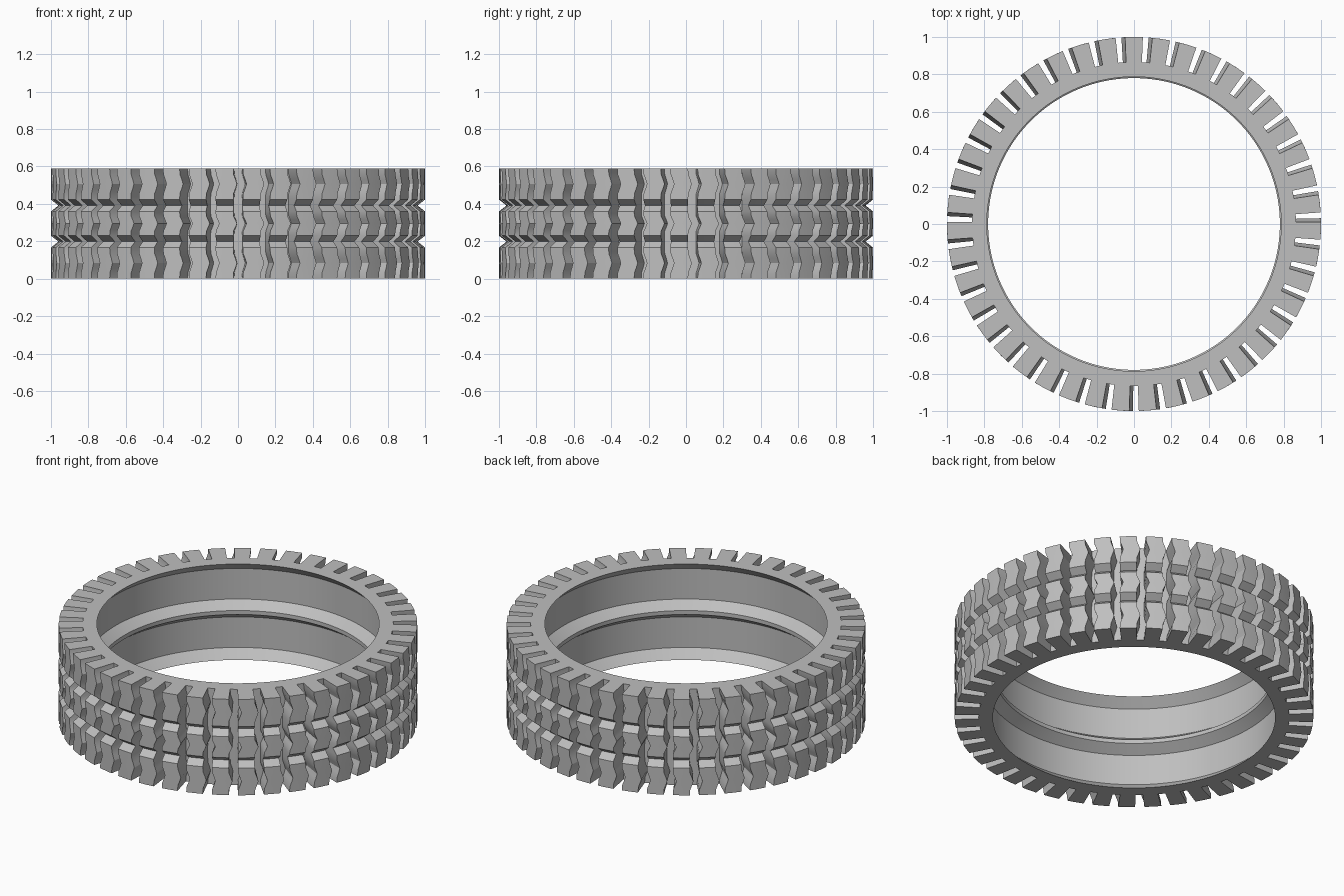
import bpy, bmesh, math

if "Cube" in bpy.data.objects:
    bpy.data.objects.remove(bpy.data.objects["Cube"])

HEIGHT = 0.59
LUGS = 43

rubber = bpy.data.materials.new("grey_rubber")
rubber.diffuse_color = (0.52, 0.52, 0.52, 1)
rubber.use_nodes = True
rubber.node_tree.nodes["Principled BSDF"].inputs["Base Color"].default_value = rubber.diffuse_color


def finish(name, bm):
    bmesh.ops.recalc_face_normals(bm, faces=bm.faces)
    mesh = bpy.data.meshes.new(name)
    bm.to_mesh(mesh)
    bm.free()
    mesh.materials.append(rubber)
    obj = bpy.data.objects.new(name, mesh)
    bpy.context.collection.objects.link(obj)
    bpy.ops.object.select_all(action='DESELECT')
    obj.select_set(True)
    bpy.context.view_layer.objects.active = obj
    bpy.ops.object.shade_smooth_by_angle(angle=math.radians(25))
    return obj


def polar(r, a, z):
    return (r * math.cos(a), r * math.sin(a), z)


def loft(bm, rings, wrap):
    """Join equal closed rings of vertices with quads."""
    n = len(rings[0])
    pairs = list(zip(rings, rings[1:]))
    if wrap:
        pairs.append((rings[-1], rings[0]))
    for a, b in pairs:
        for i in range(n):
            j = (i + 1) % n
            bm.faces.new((a[i], a[j], b[j], b[i]))


# Tyre body: closed profile (radius, z) with lips and a middle rib, revolved
half = [(0.866, 0.0), (0.787, 0.0), (0.84, 0.052), (0.84, 0.24), (0.78, 0.283)]
profile = half + [(r, HEIGHT - z) for r, z in reversed(half)]
bm = bmesh.new()
segments = LUGS * 4
rings = []
for s in range(segments):
    a = math.tau * s / segments
    rings.append([bm.verts.new(polar(r, a, z)) for r, z in profile])
loft(bm, rings, True)
finish("tyre_body", bm)

# Tread lugs: wavy bars split into three bands by two V-shaped grooves
bands = [(0.0, 0.167), (0.23, 0.36), (0.423, HEIGHT)]
wave = [(0, 0), (0.2, 0.12), (0.35, 0.6), (0.5, 1), (0.65, 0.6), (0.8, 0.12), (1, 0)]
rows = []  # (z, outer radius, sideways shift)
for k, (low, high) in enumerate(bands):
    if k:
        rows.append(((bands[k - 1][1] + low) / 2, 0.96, 0.0))
    rows += [(low + (high - low) * t, 1.0, 0.02 * w) for t, w in wave]

bm = bmesh.new()
for n in range(LUGS):
    centre = math.pi / 2 + math.tau * n / LUGS
    rings = []
    for z, r, shift in rows:
        a = centre + shift
        section = [(0.855, -0.049), (r, -0.0475), (r, 0), (r, 0.0475), (0.855, 0.049)]
        rings.append([bm.verts.new(polar(q, a + d, z)) for q, d in section])
    loft(bm, rings, False)
    bm.faces.new(rings[0])
    bm.faces.new(rings[-1])
finish("tread_lugs", bm)
